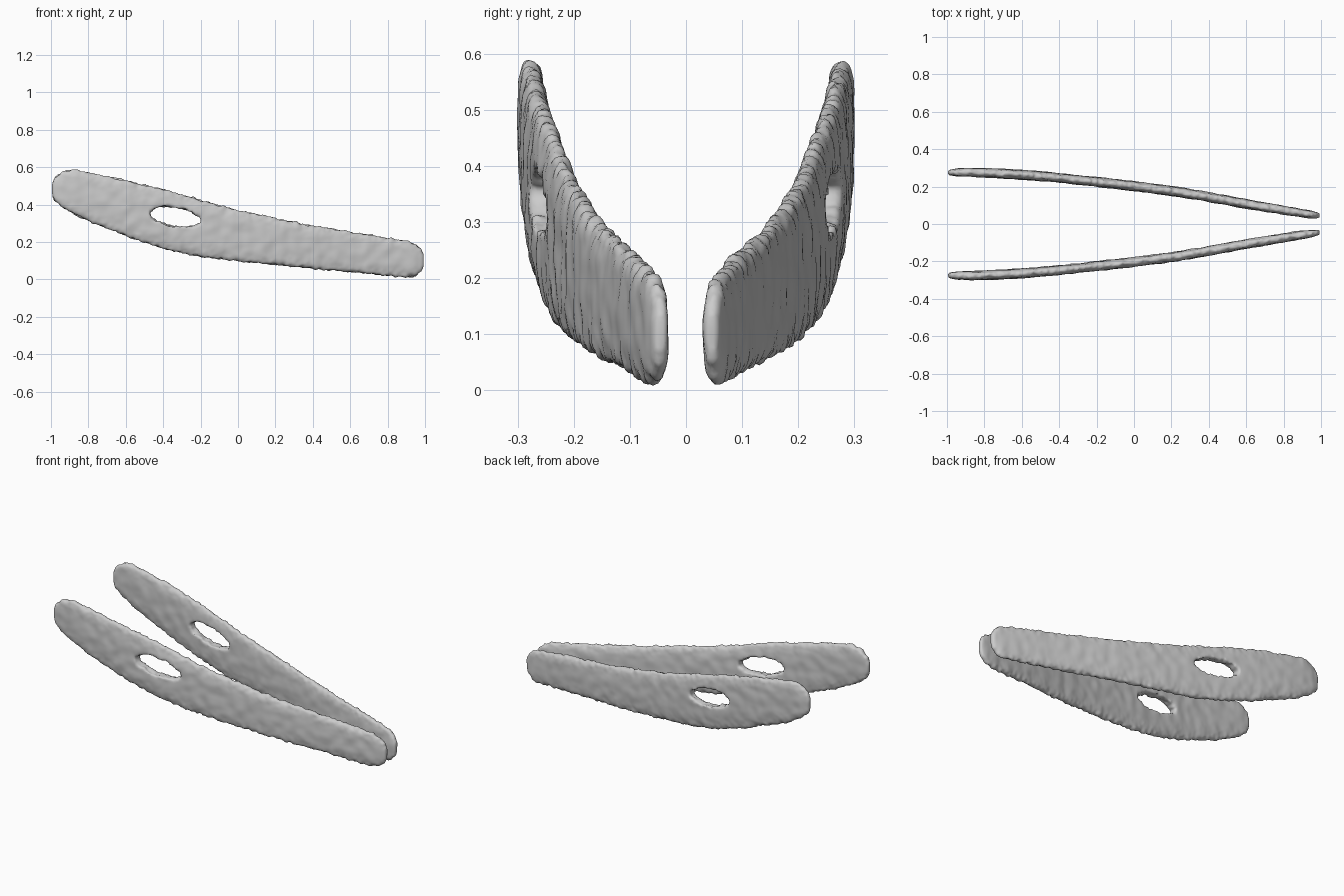
import bpy, bmesh, math
from mathutils import Vector, noise

if "Cube" in bpy.data.objects:
    bpy.data.objects.remove(bpy.data.objects["Cube"])

# Stations along the plate: x, centre y, bottom z, top z, half thickness
STATIONS = [
    (-0.995, .274, .450, .510, .010), (-0.98, .275, .420, .548, .017),
    (-0.94, .276, .385, .578, .022), (-0.88, .276, .350, .590, .024),
    (-0.80, .274, .312, .573, .025), (-0.60, .264, .232, .530, .026),
    (-0.40, .247, .165, .482, .026), (-0.20, .225, .120, .425, .026),
    (0.00, .203, .097, .372, .026), (0.25, .170, .073, .318, .026),
    (0.40, .144, .058, .287, .026), (0.60, .107, .038, .255, .025),
    (0.80, .074, .020, .222, .024), (0.90, .058, .013, .205, .022),
    (0.955, .050, .020, .190, .020), (0.98, .047, .042, .165, .016),
    (0.992, .046, .070, .135, .010)]
SEGMENTS = 32


def loft_plate(name, side):
    """Loft rounded cross-sections through the stations."""
    bm = bmesh.new()
    rings = []
    for x, y, low, high, half in STATIONS:
        ring = []
        for i in range(SEGMENTS):
            a = 2 * math.pi * i / SEGMENTS
            c, s = math.cos(a), math.sin(a)
            dy = half * math.copysign(abs(c) ** 0.7, c)
            dz = (high - low) / 2 * math.copysign(abs(s) ** 0.7, s)
            ring.append(bm.verts.new((x, side * (y + dy), (low + high) / 2 + dz)))
        rings.append(ring)
    for a, b in zip(rings, rings[1:]):
        for i in range(SEGMENTS):
            j = (i + 1) % SEGMENTS
            bm.faces.new((a[i], a[j], b[j], b[i]))
    bm.faces.new(rings[0])
    bm.faces.new(rings[-1])
    bmesh.ops.recalc_face_normals(bm, faces=bm.faces)
    mesh = bpy.data.meshes.new(name)
    bm.to_mesh(mesh)
    bm.free()
    obj = bpy.data.objects.new(name, mesh)
    bpy.context.collection.objects.link(obj)
    return obj


def bake(obj):
    """Replace the mesh by its modified result."""
    deps = bpy.context.evaluated_depsgraph_get()
    mesh = bpy.data.meshes.new_from_object(obj.evaluated_get(deps))
    obj.modifiers.clear()
    obj.data = mesh


def roughen(obj, seed):
    """Worn surface: shallow dents on the faces, ragged upper and lower edges."""
    shift = Vector((seed, seed * 2.3, 0))
    normals = [v.normal.copy() for v in obj.data.vertices]
    for v, n in zip(obj.data.vertices, normals):
        dents = noise.noise(v.co * 18 + shift) * 0.004
        ragged = noise.noise(v.co * 42 + shift) * 0.010 * abs(n.z)
        v.co += n * (dents + ragged)


# Oval cutter for the through holes
bpy.ops.mesh.primitive_cylinder_add(vertices=40, radius=1, depth=1,
                                    location=(-.335, 0, .335))
cutter = bpy.context.object
cutter.name = "hole_cutter"
for v in cutter.data.vertices:
    v.co = Vector((v.co.x * .138, v.co.z, v.co.y * .050))
cutter.rotation_euler = (0, math.radians(9), 0)
bm = bmesh.new()
bm.from_mesh(cutter.data)
bmesh.ops.recalc_face_normals(bm, faces=bm.faces)
bm.to_mesh(cutter.data)
bm.free()

# Two mirrored curved plates
for name, side, seed in (("front_plate", -1, 3.1), ("back_plate", 1, 8.7)):
    plate = loft_plate(name, side)
    cut = plate.modifiers.new("hole", 'BOOLEAN')
    cut.operation = 'DIFFERENCE'
    cut.object = cutter
    cut.solver = 'EXACT'
    remesh = plate.modifiers.new("remesh", 'REMESH')
    remesh.mode = 'VOXEL'
    remesh.voxel_size = 0.009
    smooth = plate.modifiers.new("soften", 'SMOOTH')
    smooth.factor = 0.5
    smooth.iterations = 2
    bake(plate)
    roughen(plate, seed)
    for p in plate.data.polygons:
        p.use_smooth = True

bpy.data.objects.remove(cutter)
